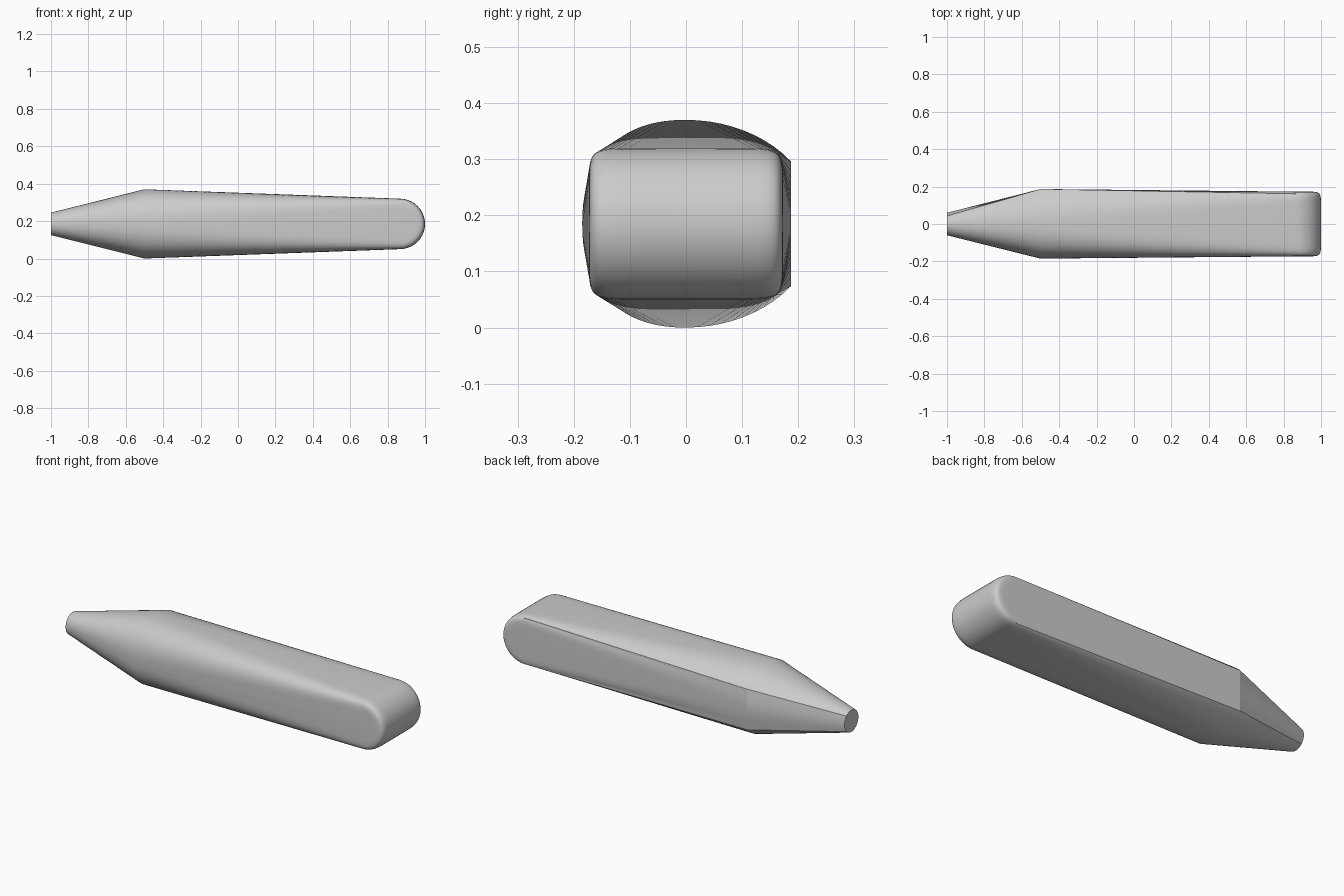
import bpy
import bmesh
from math import sin, cos, tan, pi, radians

if "Cube" in bpy.data.objects:
    bpy.data.objects.remove(bpy.data.objects["Cube"], do_unlink=True)

MID = 0.185        # height of the long axis
STEPS = 40         # points across each half section
TURN = 20          # steps around the rounded end
END_X = 0.865      # axis of the rounded end


def half_superellipse(phi, a, b, n):
    c = cos(phi)
    y = a * abs(c) ** (2 / n) * (1 if c > 0 else -1)
    return y, b * abs(sin(phi)) ** (2 / n)


def tip(phi):
    return 0.06 * cos(phi), 0.06 * sin(phi)


def shoulder(phi):
    # Bulging front, arched top, flat back with a hard corner
    if phi > pi / 2:
        return half_superellipse(phi, 0.185, 0.185, 2.3)
    if phi >= pi / 4 - 1e-6:
        y = 0.187 * cos(phi) / cos(pi / 4)
        return y, 0.185 * (1 - (y / 0.234) ** 2) ** 0.5
    return 0.187, 0.111 * tan(phi)


def heel(phi):
    return half_superellipse(phi, 0.173, 0.135, 10)


def row(profile, x, turn=0.0):
    # Half section swung about the crosswise axis at x
    points = []
    for i in range(STEPS + 1):
        y, h = profile(pi * (1 - i / STEPS))
        if i in (0, STEPS):
            h = 0
        points.append((x + h * sin(turn), y, MID + h * cos(turn)))
    return points


# Top of the body, around the rounded end, then back along the underside
rows = [row(tip, -1), row(shoulder, -0.5)]
rows += [row(heel, END_X, pi * k / TURN) for k in range(TURN + 1)]
rows += [row(shoulder, -0.5, pi), row(tip, -1, pi)]

bm = bmesh.new()
grid = [[bm.verts.new(p) for p in r] for r in rows]
for a, b in zip(grid, grid[1:]):
    for i in range(STEPS):
        bm.faces.new((a[i], a[i + 1], b[i + 1], b[i]))
bmesh.ops.remove_doubles(bm, verts=bm.verts[:], dist=0.0001)

# Flat cap on the tip
bmesh.ops.holes_fill(bm, edges=[e for e in bm.edges if e.is_boundary], sides=0)
bmesh.ops.recalc_face_normals(bm, faces=bm.faces[:])

# Hard crease where the flat back meets the taper
for e in bm.edges:
    if all(abs(v.co.x + 0.5) < 0.001 and v.co.y > 0.186 for v in e.verts):
        e.smooth = False

mesh = bpy.data.meshes.new("tapered_body")
bm.to_mesh(mesh)
bm.free()
body = bpy.data.objects.new("tapered_body", mesh)
bpy.context.collection.objects.link(body)

# Plain grey
grey = bpy.data.materials.new("plain_grey")
grey.use_nodes = True
colour = (0.6, 0.6, 0.6, 1)
grey.diffuse_color = colour
grey.node_tree.nodes["Principled BSDF"].inputs["Base Color"].default_value = colour
mesh.materials.append(grey)

bpy.ops.object.select_all(action="DESELECT")
body.select_set(True)
bpy.context.view_layer.objects.active = body
bpy.ops.object.shade_smooth_by_angle(angle=radians(30))
